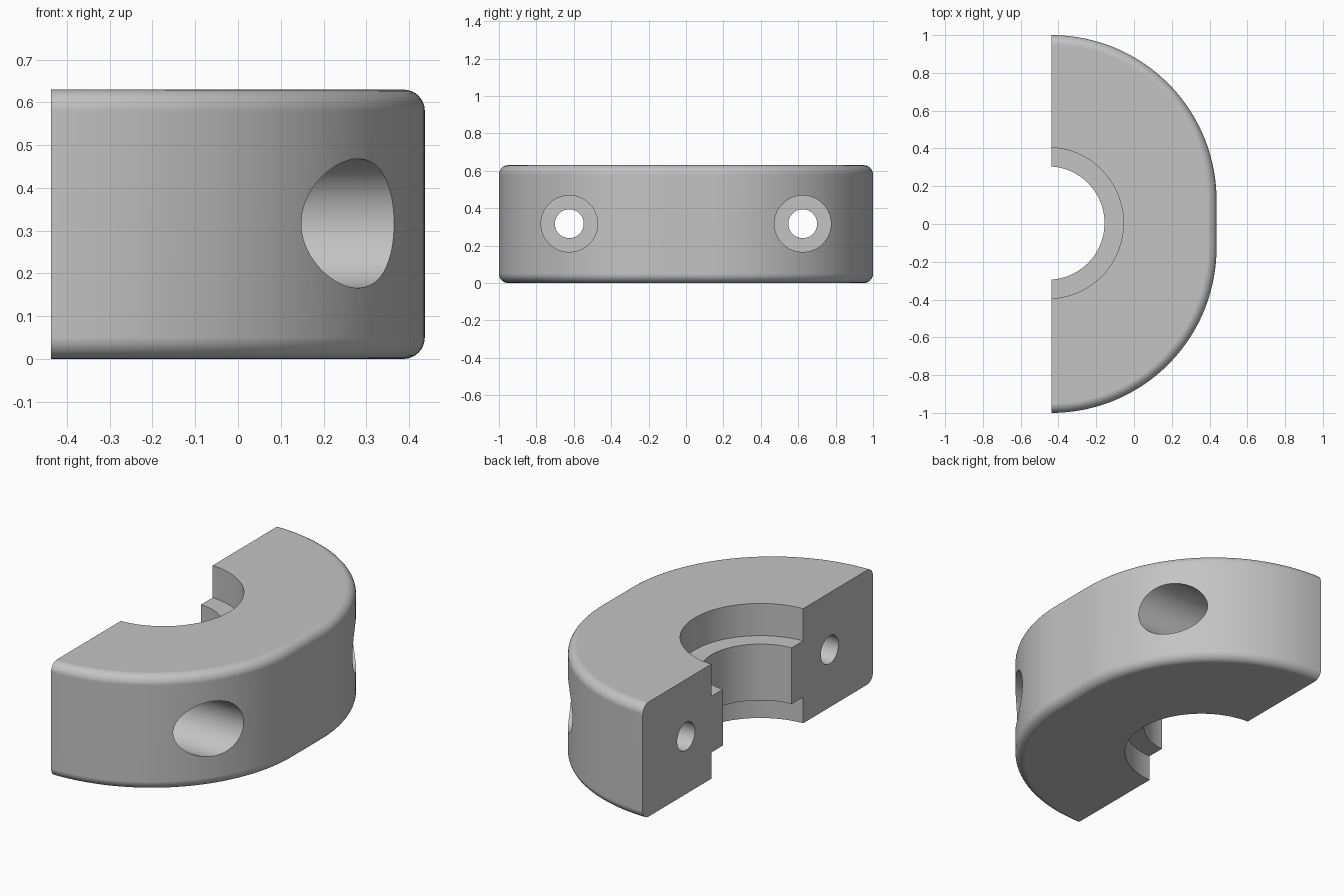
import bpy, bmesh, math

if "Cube" in bpy.data.objects:
    bpy.data.objects.remove(bpy.data.objects["Cube"], do_unlink=True)

HALF = 0.437            # half the depth; the cut face lies at x = -HALF
HEIGHT = 0.63
RADIUS = 2 * HALF       # outer arc radius
FLAT = 1 - RADIUS       # half length of the straight stretch
FILLET = 0.05
STEPS = 8
ARC = 48

grey = bpy.data.materials.new("satin grey")
grey.use_nodes = True
grey.diffuse_color = (0.55, 0.55, 0.55, 1)
grey.node_tree.nodes["Principled BSDF"].inputs["Base Color"].default_value = (0.55, 0.55, 0.55, 1)


def outline(inset):
    """Two quarter arcs joined by a straight stretch."""
    points = []
    for side in (-1, 1):
        for i in range(ARC + 1):
            a = math.pi / 2 * (i / ARC - (1 if side < 0 else 0))
            r = RADIUS - inset
            points.append((-HALF + r * math.cos(a), side * FLAT + r * math.sin(a)))
    return points


def cylinder(name, radius, depth, location, along_x=False):
    bpy.ops.mesh.primitive_cylinder_add(
        vertices=96, radius=radius, depth=depth, location=location,
        rotation=(0, math.pi / 2 if along_x else 0, 0))
    obj = bpy.context.object
    obj.name = name
    obj.hide_render = True
    obj.data.materials.append(grey)
    return obj


# Body: stacked outlines with rounded upper and lower outer edges
levels = []
for i in range(STEPS + 1):
    a = math.pi / 2 * i / STEPS
    levels.append((FILLET * (1 - math.sin(a)), FILLET * (1 - math.cos(a))))
levels += [(inset, HEIGHT - z) for inset, z in reversed(levels)]

bm = bmesh.new()
rings = [[bm.verts.new((x, y, z)) for x, y in outline(inset)] for inset, z in levels]
for low, high in zip(rings, rings[1:]):
    for i in range(len(low)):
        j = (i + 1) % len(low)
        bm.faces.new((low[i], low[j], high[j], high[i]))
bm.faces.new(list(reversed(rings[0])))
bm.faces.new(rings[-1])
bmesh.ops.recalc_face_normals(bm, faces=bm.faces)
mesh = bpy.data.meshes.new("clamp_half")
bm.to_mesh(mesh)
bm.free()
body = bpy.data.objects.new("clamp_half", mesh)
bpy.context.collection.objects.link(body)
mesh.materials.append(grey)

# Central bore with a raised rib between two wider recesses
bore_x, bore_y = -HALF - 0.019, 0.005
rib_low, rib_high = 0.144, 0.453
cutters = [
    cylinder("bore_cutter", 0.3, 2, (bore_x, bore_y, HEIGHT / 2)),
    cylinder("upper_recess_cutter", 0.4, 1, (bore_x, bore_y, rib_high + 0.5)),
    cylinder("lower_recess_cutter", 0.4, 1, (bore_x, bore_y, rib_low - 0.5)),
]

# Screw holes, each with a wide seat for the screw head
seat_x, hole_z = -0.12, 0.317
for side in (-1, 1):
    y = side * 0.624
    cutters.append(cylinder("screw_hole_cutter", 0.077, 2, (0, y, hole_z), True))
    cutters.append(cylinder("screw_head_cutter", 0.151, 1, (seat_x + 0.5, y, hole_z), True))

bpy.ops.object.select_all(action='DESELECT')
body.select_set(True)
bpy.context.view_layer.objects.active = body
for cutter in cutters:
    mod = body.modifiers.new("cut", 'BOOLEAN')
    mod.operation = 'DIFFERENCE'
    mod.solver = 'EXACT'
    mod.object = cutter
    bpy.ops.object.modifier_apply(modifier=mod.name)
for cutter in cutters:
    bpy.data.objects.remove(cutter, do_unlink=True)

# Smooth curved walls, crisp machined edges
bpy.ops.object.shade_smooth_by_angle(angle=math.radians(30))
weighted = body.modifiers.new("weighted_normals", 'WEIGHTED_NORMAL')
weighted.keep_sharp = True
